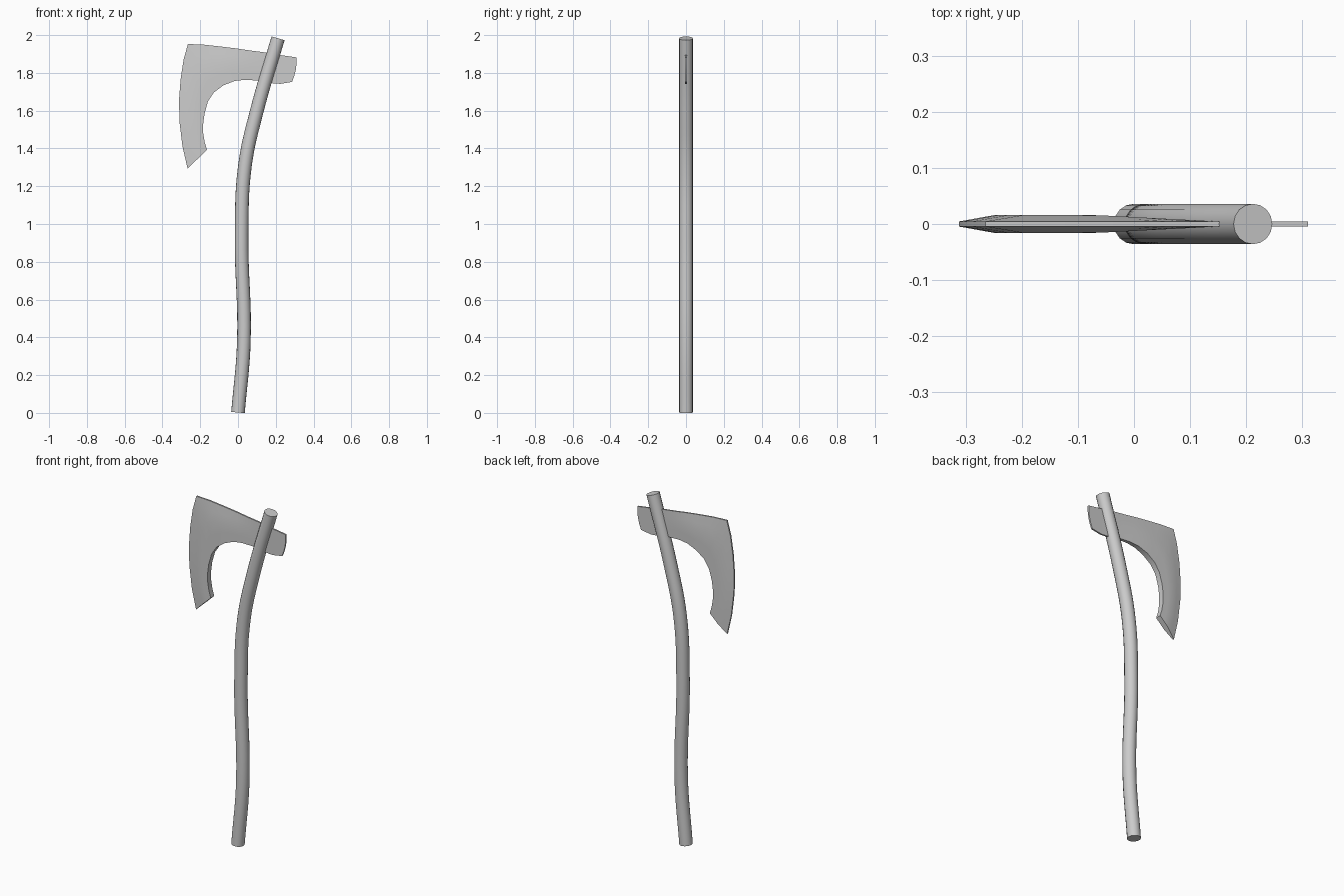
import bpy
import bmesh

if "Cube" in bpy.data.objects:
    bpy.data.objects.remove(bpy.data.objects["Cube"])


def finish(obj, angle=0.6):
    bpy.ops.object.select_all(action='DESELECT')
    obj.select_set(True)
    bpy.context.view_layer.objects.active = obj
    if obj.type == 'CURVE':
        bpy.ops.object.convert(target='MESH')
        obj = bpy.context.object
        # weld the end caps to the tube
        bm = bmesh.new()
        bm.from_mesh(obj.data)
        bmesh.ops.remove_doubles(bm, verts=bm.verts, dist=0.0001)
        bm.to_mesh(obj.data)
        bm.free()
    bpy.ops.object.shade_smooth_by_angle(angle=angle)


# Handle: round rod swept along a gentle S curve
path = [(0.0, 0.002), (0.031, 0.38), (0.019, 0.95), (0.037, 1.31),
        (0.100, 1.60), (0.212, 1.983)]
curve = bpy.data.curves.new("handle", 'CURVE')
curve.dimensions = '3D'
curve.bevel_depth = 0.036
curve.bevel_resolution = 6
curve.resolution_u = 8
curve.use_fill_caps = True
spline = curve.splines.new('BEZIER')
spline.bezier_points.add(len(path) - 1)
for p, (x, z) in zip(spline.bezier_points, path):
    p.co = (x, 0, z)
    p.handle_left_type = p.handle_right_type = 'AUTO'
handle = bpy.data.objects.new("handle", curve)
bpy.context.collection.objects.link(handle)
finish(handle)

# Blade stations: (outer x, outer z, inner x, inner z), from poll to lower tip
stations = [
    (0.310, 1.882, 0.286, 1.752), (0.220, 1.895, 0.225, 1.742),
    (0.146, 1.908, 0.156, 1.747), (0.061, 1.919, 0.098, 1.760),
    (-0.013, 1.930, 0.034, 1.763), (-0.087, 1.939, -0.019, 1.757),
    (-0.177, 1.949, -0.077, 1.734), (-0.265, 1.953, -0.127, 1.697),
    (-0.288, 1.871, -0.159, 1.649), (-0.304, 1.765, -0.177, 1.585),
    (-0.312, 1.660, -0.184, 1.533), (-0.310, 1.543, -0.184, 1.480),
    (-0.294, 1.411, -0.176, 1.432), (-0.267, 1.294, -0.164, 1.392)]
ROWS = 4
RIM = 0.0045


def half_thickness(x, f):
    full = RIM + 0.0115 * min(1, max(0, (0.15 - x) / 0.22))
    return RIM + (full - RIM) * min(1, f * 2)


# Blade: thin outer edge, thick inner body, mirrored front and back
bm = bmesh.new()
sides = []
for s in (-1, 1):
    grid = []
    for i, (xo, zo, xi, zi) in enumerate(stations):
        row = []
        for r in range(ROWS + 1):
            f = r / ROWS
            x = xo + (xi - xo) * f
            z = zo + (zi - zo) * f
            if i == 0:
                x += 0.032 * f * (1 - f)      # bowed poll
            row.append(bm.verts.new((x, s * half_thickness(x, f), z)))
        grid.append(row)
    for a, b in zip(grid, grid[1:]):
        for r in range(ROWS):
            bm.faces.new((a[r], a[r + 1], b[r + 1], b[r]))
    g = grid
    sides.append([row[0] for row in g] + g[-1][1:]
                 + [row[-1] for row in reversed(g[:-1])] + g[0][-2:0:-1])
# rim joining both sides
a, b = sides
for i in range(len(a)):
    j = (i + 1) % len(a)
    bm.faces.new((a[i], a[j], b[j], b[i]))
bmesh.ops.recalc_face_normals(bm, faces=bm.faces)
mesh = bpy.data.meshes.new("axe_blade")
bm.to_mesh(mesh)
bm.free()
blade = bpy.data.objects.new("axe_blade", mesh)
bpy.context.collection.objects.link(blade)
finish(blade)
